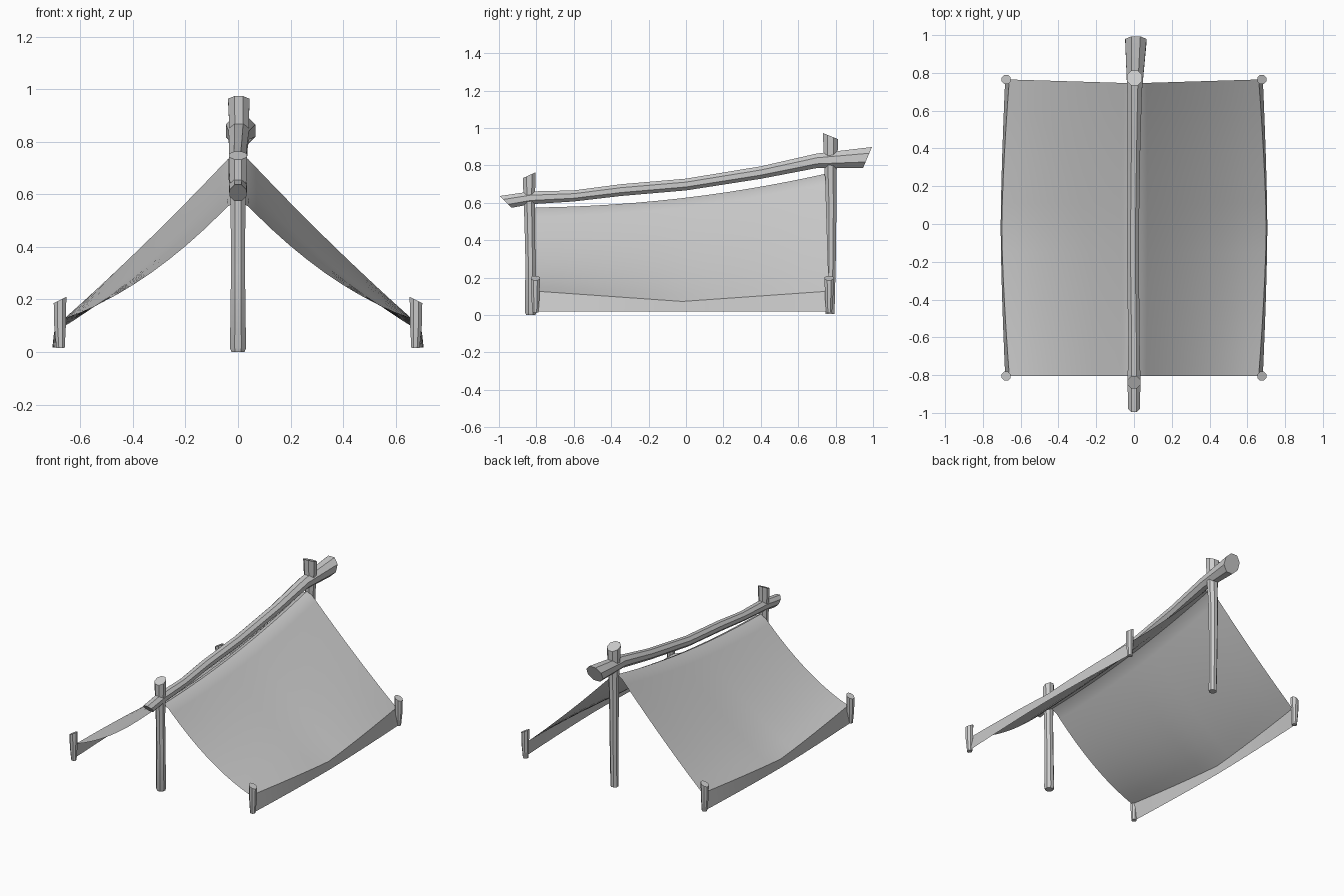
import bpy, bmesh, math
from mathutils import Vector

cube = bpy.data.objects.get("Cube")
if cube:
    bpy.data.objects.remove(cube, do_unlink=True)

grey = bpy.data.materials.new("plain grey")
grey.use_nodes = True
colour = (0.6, 0.6, 0.6, 1)
grey.diffuse_color = colour
grey.node_tree.nodes["Principled BSDF"].inputs["Base Color"].default_value = colour


def finish(name, bm, angle):
    bmesh.ops.recalc_face_normals(bm, faces=bm.faces)
    mesh = bpy.data.meshes.new(name)
    bm.to_mesh(mesh)
    bm.free()
    mesh.materials.append(grey)
    obj = bpy.data.objects.new(name, mesh)
    bpy.context.collection.objects.link(obj)
    bpy.ops.object.select_all(action='DESELECT')
    obj.select_set(True)
    bpy.context.view_layer.objects.active = obj
    bpy.ops.object.shade_smooth_by_angle(angle=math.radians(angle))


def log(name, path, side, up, start_tilt=0, end_tilt=0, sides=8):
    """Rough log: path of (x, y, z, radius); tilts slant the end cuts along 'up'."""
    bm = bmesh.new()
    side, up = Vector(side), Vector(up)
    axis = side.cross(up)
    rings = []
    for k, (x, y, z, r) in enumerate(path):
        tilt = start_tilt if k == 0 else end_tilt if k == len(path) - 1 else 0
        ring = []
        for i in range(sides):
            a = 2 * math.pi * (i + 0.5) / sides
            offset = side * math.cos(a) + up * math.sin(a) + axis * tilt * math.sin(a)
            ring.append(bm.verts.new(Vector((x, y, z)) + offset * r))
        rings.append(ring)
    for a, b in zip(rings, rings[1:]):
        for i in range(sides):
            j = (i + 1) % sides
            bm.faces.new((a[i], a[j], b[j], b[i]))
    bm.faces.new(rings[0])
    bm.faces.new(rings[-1])
    finish(name, bm, 30)


# Ridge pole with slanted ends (axis is -y)
log("ridge_pole", [
    (0, -0.965, 0.605, 0.034), (0, -0.83, 0.627, 0.037), (0, -0.6, 0.637, 0.032),
    (-0.004, -0.35, 0.668, 0.034), (-0.005, 0, 0.698, 0.034), (0, 0.4, 0.762, 0.036),
    (0.003, 0.7, 0.825, 0.042), (0.01, 0.97, 0.842, 0.061)],
    (1, 0, 0), (0, 0, 1), start_tilt=1, end_tilt=-0.42)

# Upright posts (axis is z)
log("front_post", [
    (0, -0.83, 0, 0.027), (0, -0.83, 0.015, 0.033), (0, -0.832, 0.3, 0.029),
    (0, -0.836, 0.5, 0.03), (0, -0.838, 0.62, 0.033), (0, -0.838, 0.748, 0.037)],
    (1, 0, 0), (0, 1, 0), end_tilt=0.45)
log("back_post", [
    (0, 0.77, 0.005, 0.026), (0, 0.775, 0.3, 0.028), (0, 0.776, 0.6, 0.031),
    (0.004, 0.773, 0.75, 0.034), (0.004, 0.773, 0.85, 0.04), (0.003, 0.773, 0.957, 0.044)],
    (1, 0, 0), (0, 1, 0), end_tilt=-0.4)

# Four corner stakes, tops higher towards the middle
for side_name, s in (("left", 1), ("right", -1)):
    for end_name, y in (("front", -0.805), ("back", 0.765)):
        log(f"{end_name}_{side_name}_stake", [
            (s * 0.675, y, 0.015, 0.017), (s * 0.677, y, 0.1, 0.024),
            (s * 0.677, y, 0.198, 0.026)],
            (0, -s, 0), (s, 0, 0), end_tilt=-0.5)


# Sagging cloth sheet with a folded ground flap along each side
def lerp(a, b, t):
    return a + (b - a) * t


def sheet_point(u, v):
    """u: 0 ridge to 1 fold, 2 is the flap hem; v: -1 front to 1 back."""
    bulge = 1 - abs(v) ** 1.5
    back = (v + 1) / 2
    ridge = 0.645 + 0.09 * v + 0.04 * v * v
    fold = 0.128 - 0.055 * (1 - abs(v))
    y = lerp(-0.805, 0.765, back)
    if u > 1:
        return 0.682 + 0.024 * bulge, y, 0.018
    x = u * (0.66 + 0.04 * bulge)
    z = lerp(ridge, fold, u) - lerp(0.24, 0.06, back) * u * (1 - u)
    z -= 0.02 * max(0, 1 - u / 0.06)
    return x, y - 0.02 * max(0, v) * (1 - u), z


bm = bmesh.new()
half = [0.06] + [k / 10 for k in range(1, 11)] + [2]
columns = [(-1, u) for u in reversed(half)] + [(1, 0)] + [(1, u) for u in half]
rows = 12
grid = []
for r in range(rows + 1):
    line = []
    for s, u in columns:
        x, y, z = sheet_point(u, -1 + 2 * r / rows)
        line.append(bm.verts.new((s * x, y, z)))
    grid.append(line)
for a, b in zip(grid, grid[1:]):
    for i in range(len(columns) - 1):
        bm.faces.new((a[i], a[i + 1], b[i + 1], b[i]))
finish("cloth_sheet", bm, 28)
